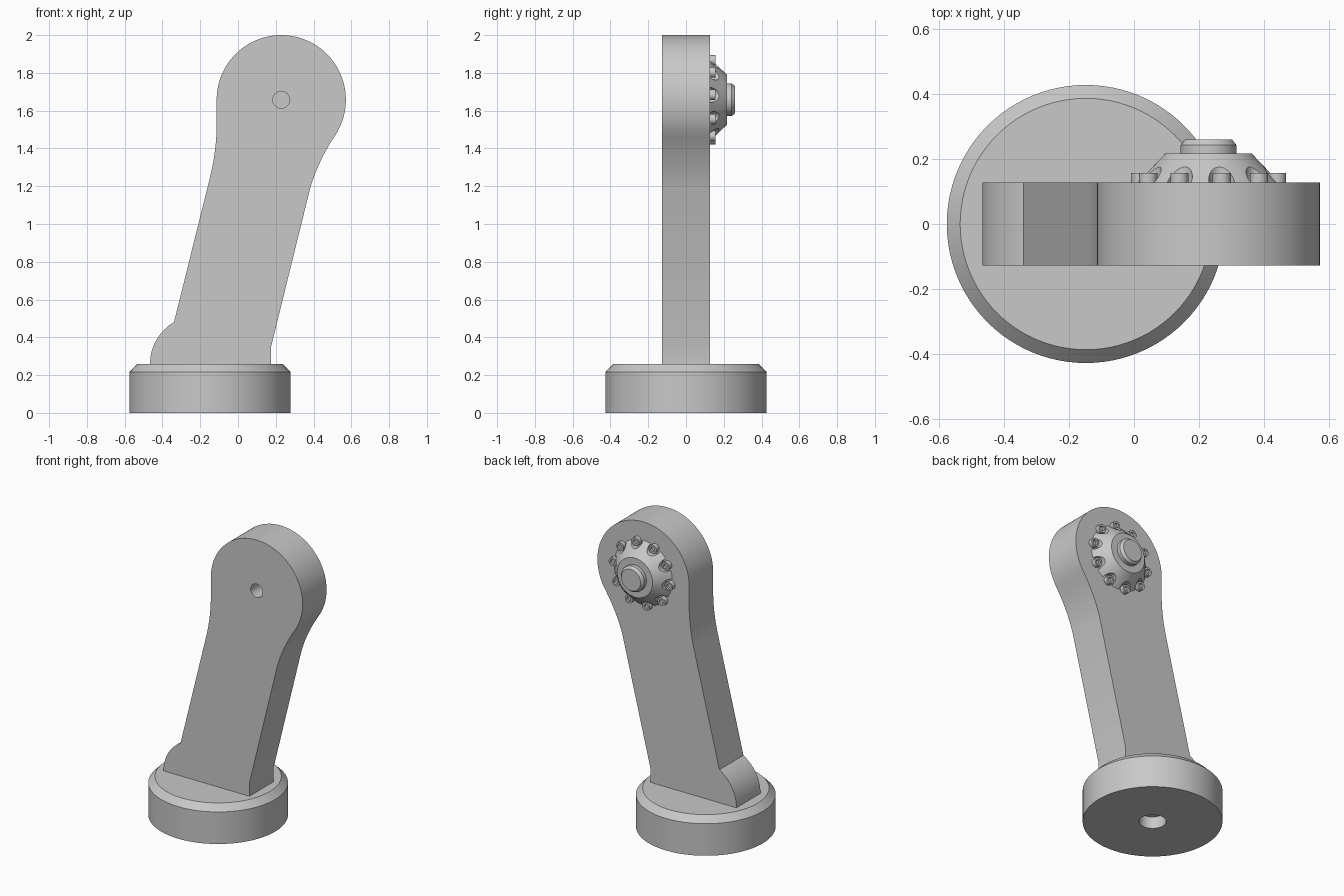
import bpy, bmesh, math
from mathutils import Matrix, Vector

if "Cube" in bpy.data.objects:
    bpy.data.objects.remove(bpy.data.objects["Cube"])

grey = bpy.data.materials.new("plain grey")
grey.diffuse_color = (0.58, 0.58, 0.58, 1)
grey.use_nodes = True
grey.node_tree.nodes["Principled BSDF"].inputs["Base Color"].default_value = grey.diffuse_color

HEAD = Vector((0.229, 0, 1.658))      # centre of the arm's round head
HEAD_R = 0.342
HALF = 0.128                          # half thickness of the arm
TO_BACK = Matrix.Rotation(math.radians(-90), 4, 'X')   # turns +z into +y


def finish(bm, name):
    bmesh.ops.remove_doubles(bm, verts=bm.verts, dist=1e-5)
    bmesh.ops.recalc_face_normals(bm, faces=bm.faces)
    mesh = bpy.data.meshes.new(name)
    bm.to_mesh(mesh)
    bm.free()
    mesh.materials.append(grey)
    ob = bpy.data.objects.new(name, mesh)
    bpy.context.collection.objects.link(ob)
    return ob


def lathe(name, profile, place, segments=64):
    """Revolve (radius, height) points around z, then move into place."""
    bm = bmesh.new()
    verts = [bm.verts.new((r, 0, h)) for r, h in profile]
    edges = [bm.edges.new(pair) for pair in zip(verts, verts[1:])]
    bmesh.ops.spin(bm, geom=verts + edges, cent=(0, 0, 0), axis=(0, 0, 1),
                   angle=math.tau, steps=segments, use_duplicate=False)
    bm.transform(place)
    return finish(bm, name)


def cylinder(name, r, h0, h1, place, segments=32):
    return lathe(name, [(0, h0), (r, h0), (r, h1), (0, h1)], place, segments)


def cut(ob, cutter):
    mod = ob.modifiers.new("cut", 'BOOLEAN')
    mod.operation = 'DIFFERENCE'
    mod.solver = 'EXACT'
    mod.object = cutter
    bpy.context.view_layer.objects.active = ob
    bpy.ops.object.modifier_apply(modifier=mod.name)
    bpy.data.objects.remove(cutter)


def smooth(ob):
    bpy.ops.object.select_all(action='DESELECT')
    ob.select_set(True)
    bpy.context.view_layer.objects.active = ob
    bpy.ops.object.shade_smooth_by_angle(angle=math.radians(25))


def arc(cx, cz, r, a0, a1, n):
    angles = [math.radians(a0 + (a1 - a0) * i / n) for i in range(n + 1)]
    return [(cx + r * math.cos(a), cz + r * math.sin(a)) for a in angles]


def curve(p, q, s, n=12):
    ts = [i / n for i in range(n + 1)]
    return [tuple((1 - t) ** 2 * a + 2 * t * (1 - t) * b + t * t * c
                  for a, b, c in zip(p, q, s)) for t in ts]


# Round base with chamfered rim and blind hole underneath
base = lathe("base", [(0, 0.08), (0.083, 0.08), (0.083, 0), (0.427, 0),
                      (0.427, 0.216), (0.386, 0.258), (0, 0.258)],
             Matrix.Translation((-0.148, 0, 0)), 96)

# Leaning arm: outline in x, z, extruded through its thickness
outline = [(0.175, 0.25), (0.175, 0.35)]
outline += curve((0.383, 1.193), (0.425, 1.335), (0.517, 1.473))
outline += arc(HEAD.x, HEAD.z, HEAD_R, -31, 180, 60)
outline += curve((-0.113, 1.53), (-0.113, 1.395), (-0.146, 1.256))
outline += arc(-0.208, 0.258, 0.258, 120.5, 180, 16)
outline += [(-0.466, 0.25)]
bm = bmesh.new()
face = bm.faces.new([bm.verts.new((x, -HALF, z)) for x, z in outline])
out = bmesh.ops.extrude_face_region(bm, geom=[face])["geom"]
bmesh.ops.translate(bm, vec=(0, 2 * HALF, 0),
                    verts=[v for v in out if isinstance(v, bmesh.types.BMVert)])
arm = finish(bm, "arm")

# Pin hole in the front of the head
at_head = Matrix.Translation(HEAD) @ TO_BACK
cut(arm, cylinder("pin_hole_cutter", 0.045, -0.3, 0.06, at_head))

# Conical hub on the back
hub = lathe("hub", [(0, 0.12), (0.225, 0.12), (0.217, HALF), (0.132, 0.217),
                    (0, 0.217)], at_head, 96)

# Bolts around the hub, each in a round pocket with a socket in its head
bolts = []
for i in range(10):
    a = math.radians(11 + 36 * i)
    spot = HEAD + 0.212 * Vector((math.sin(a), 0, math.cos(a)))
    place = Matrix.Translation(spot) @ TO_BACK
    cut(hub, cylinder("pocket_cutter", 0.04, 0.1, 0.3, place))
    bolts.append(lathe("bolt_%d" % (i + 1),
                       [(0, 0.12), (0.028, 0.12), (0.028, 0.157),
                        (0.016, 0.157), (0.016, 0.142), (0, 0.142)],
                       place, 24))

# Chamfered cap on the hub
cap = lathe("hub_cap", [(0, 0.21), (0.086, 0.21), (0.086, 0.242),
                        (0.072, 0.26), (0, 0.26)], at_head)

for ob in [base, arm, hub, cap] + bolts:
    smooth(ob)
